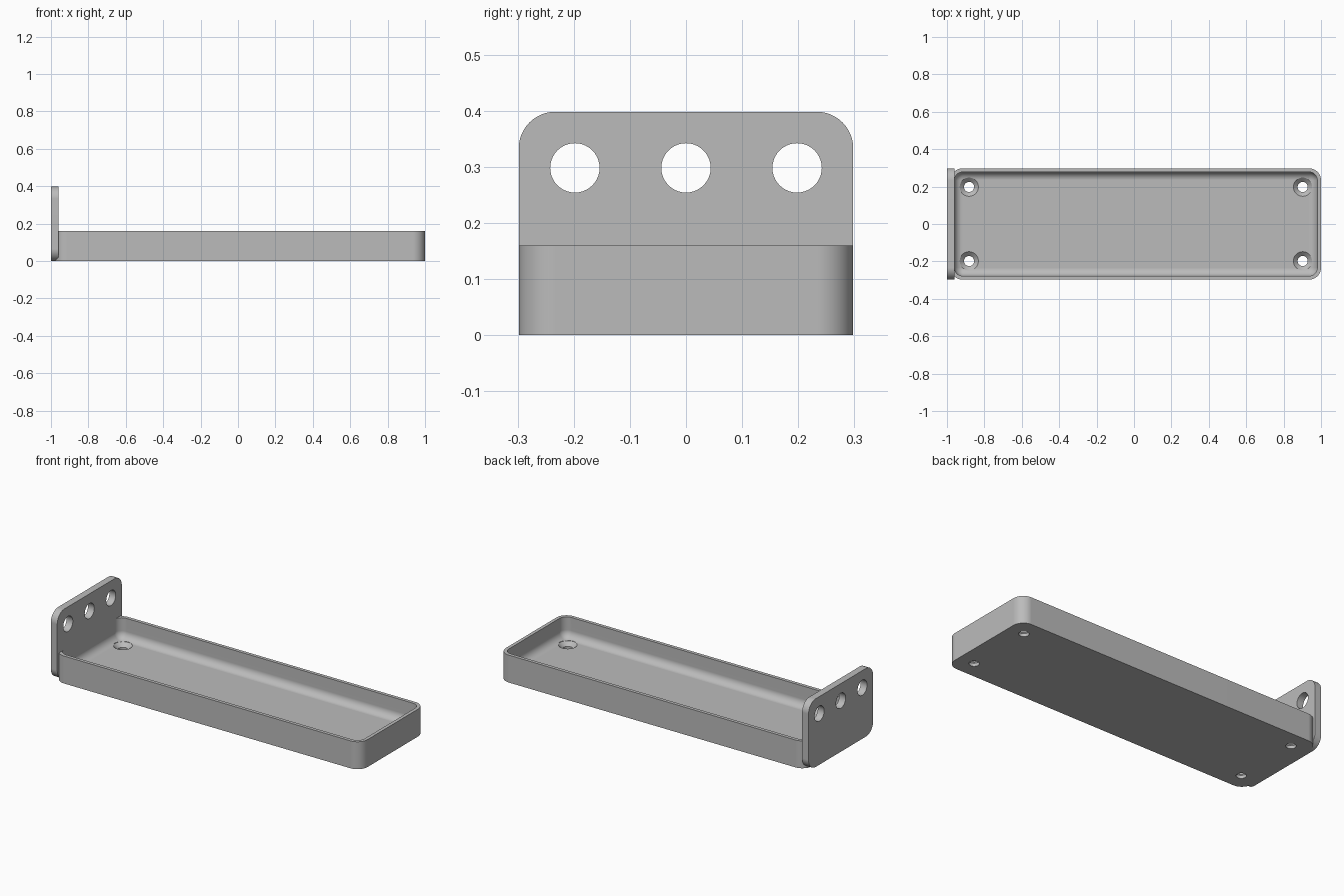
import bpy, bmesh
from math import cos, sin, pi
from mathutils import Matrix

cube = bpy.data.objects.get("Cube")
if cube:
    bpy.data.objects.remove(cube, do_unlink=True)

GREY = (0.5, 0.5, 0.5, 1)
mat = bpy.data.materials.new("plain grey")
mat.use_nodes = True
mat.diffuse_color = GREY
bsdf = next(n for n in mat.node_tree.nodes if n.type == 'BSDF_PRINCIPLED')
bsdf.inputs["Base Color"].default_value = GREY

HALF_W, HEIGHT, WALL, FLOOR = 0.298, 0.16, 0.02, 0.04
CORNER, FILLET = 0.065, 0.044
X0, X1 = -0.98, 1.0          # tray ends
PLATE_H, PLATE_FACE = 0.398, -0.959


def rounded_rect(a0, a1, b0, b1, r, steps=12):
    """Outline of a rectangle with rounded corners."""
    centres = [(a1 - r, b1 - r), (a0 + r, b1 - r), (a0 + r, b0 + r), (a1 - r, b0 + r)]
    pts = []
    for q, (ca, cb) in enumerate(centres):
        for i in range(steps + 1):
            t = (q + i / steps) * pi / 2
            pts.append((ca + r * cos(t), cb + r * sin(t)))
    return pts


def loft(name, loops):
    """Skin a stack of matching loops and cap both ends."""
    bm = bmesh.new()
    rings = [[bm.verts.new(p) for p in loop] for loop in loops]
    n = len(rings[0])
    for low, high in zip(rings, rings[1:]):
        for i in range(n):
            j = (i + 1) % n
            bm.faces.new((low[i], low[j], high[j], high[i]))
    bm.faces.new(rings[0][::-1])
    bm.faces.new(rings[-1])
    bmesh.ops.recalc_face_normals(bm, faces=bm.faces)
    mesh = bpy.data.meshes.new(name)
    bm.to_mesh(mesh)
    bm.free()
    obj = bpy.data.objects.new(name, mesh)
    bpy.context.collection.objects.link(obj)
    mesh.materials.append(mat)
    return obj


def round_loop(radius, z, n=40):
    return [(radius * cos(2 * pi * i / n), radius * sin(2 * pi * i / n), z) for i in range(n)]


def drill(target, profile, places):
    """Cut one turned hole profile at every place, then shade the result."""
    bpy.context.view_layer.objects.active = target
    for place in places:
        cutter = loft("hole_cutter", [round_loop(r, z) for r, z in profile])
        cutter.data.transform(place)
        cutter.hide_render = True
        mod = target.modifiers.new("hole", 'BOOLEAN')
        mod.operation, mod.solver, mod.object = 'DIFFERENCE', 'EXACT', cutter
        bpy.ops.object.modifier_apply(modifier=mod.name)
        bpy.data.objects.remove(cutter, do_unlink=True)
    bpy.ops.object.select_all(action='DESELECT')
    target.select_set(True)
    bpy.ops.object.shade_smooth_by_angle(angle=pi / 6)
    target.modifiers.new("even shading", 'WEIGHTED_NORMAL').keep_sharp = True


def tray_loop(inset, z):
    r = max(CORNER - inset, 0.001)
    return [(x, y, z) for x, y in
            rounded_rect(X0 + inset, X1 - inset, -HALF_W + inset, HALF_W - inset, r)]


# Tray: outer wall, rim, inner wall and a filleted floor
loops = [tray_loop(0, 0), tray_loop(0, HEIGHT), tray_loop(WALL, HEIGHT)]
for k in range(11):
    t = k / 10 * pi / 2
    loops.append(tray_loop(WALL + FILLET * (1 - cos(t)), FLOOR + FILLET * (1 - sin(t))))
tray = loft("tray", loops)

# Countersunk screw holes in the tray floor
sink = [(0.027, -0.02), (0.027, 0.018), (0.05, FLOOR), (0.05, 0.1)]
mid = (X0 + X1) / 2
drill(tray, sink, [Matrix.Translation((mid + sx * 0.892, sy * 0.198, 0))
                   for sx in (-1, 1) for sy in (-1, 1)])

# Upright end plate with rounded corners and three straight holes
outline = rounded_rect(-HALF_W, HALF_W, 0, PLATE_H, CORNER)
plate = loft("end_plate", [[(x, y, z) for y, z in outline] for x in (-1, PLATE_FACE)])
drill(plate, [(0.044, -0.1), (0.044, 0.1)],
      [Matrix.Translation((-0.98, y, 0.298)) @ Matrix.Rotation(pi / 2, 4, 'Y')
       for y in (-0.198, 0, 0.198)])
